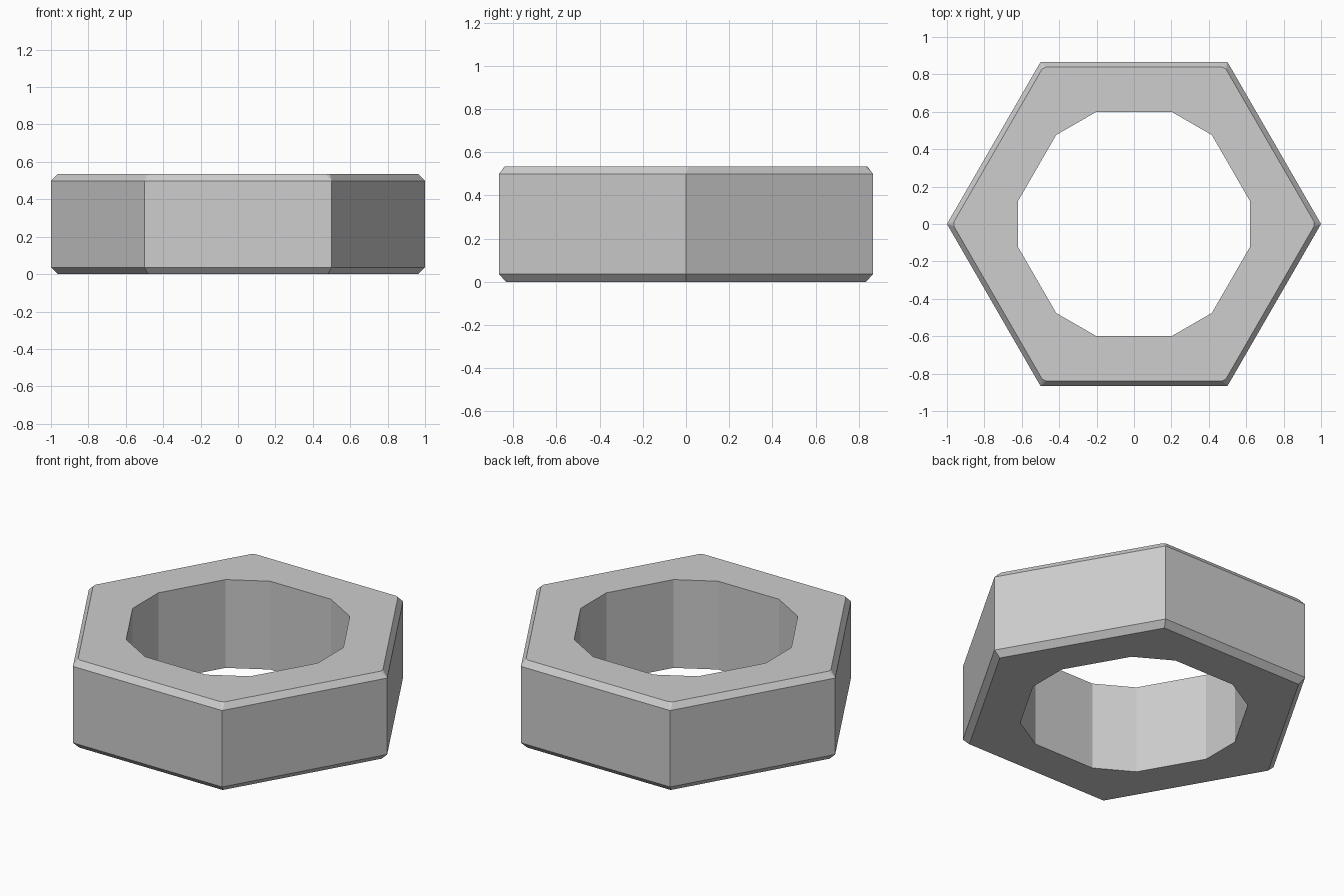
import bpy, bmesh
from math import cos, sin, radians

cube = bpy.data.objects.get("Cube")
if cube:
    bpy.data.objects.remove(cube, do_unlink=True)

HEIGHT = 0.535
BEVEL = 0.036


def ring(bm, radius, z, spread):
    """Six corners, each split into two points at +/- spread degrees."""
    points = []
    for corner in range(6):
        for side in (-1, 1):
            a = radians(60 * corner + side * spread)
            points.append(bm.verts.new((radius * cos(a), radius * sin(a), z)))
    return points


def bridge(bm, lower, upper):
    for i in range(len(lower)):
        j = (i + 1) % len(lower)
        bm.faces.new((lower[i], lower[j], upper[j], upper[i]))


steel = bpy.data.materials.new("light grey")
steel.use_nodes = True
grey = (0.61, 0.61, 0.61, 1)
steel.diffuse_color = grey
steel.node_tree.nodes["Principled BSDF"].inputs["Base Color"].default_value = grey

# Closed loop of rings: outer wall with chamfers, then the clipped hexagonal bore
bm = bmesh.new()
rings = [
    ring(bm, 0.962, 0, 0),
    ring(bm, 1, BEVEL, 0),
    ring(bm, 1, HEIGHT - BEVEL, 0),
    ring(bm, 0.963, HEIGHT, 0.71),
    ring(bm, 0.632, HEIGHT, 11.2),
    ring(bm, 0.632, 0, 11.2),
]
for i, lower in enumerate(rings):
    bridge(bm, lower, rings[(i + 1) % len(rings)])

# Collapse the doubled points on the sharp corners
bmesh.ops.remove_doubles(bm, verts=bm.verts[:], dist=0.0005)
bmesh.ops.recalc_face_normals(bm, faces=bm.faces[:])

mesh = bpy.data.meshes.new("hex_nut")
bm.to_mesh(mesh)
bm.free()
mesh.materials.append(steel)
nut = bpy.data.objects.new("hex_nut", mesh)
bpy.context.collection.objects.link(nut)
